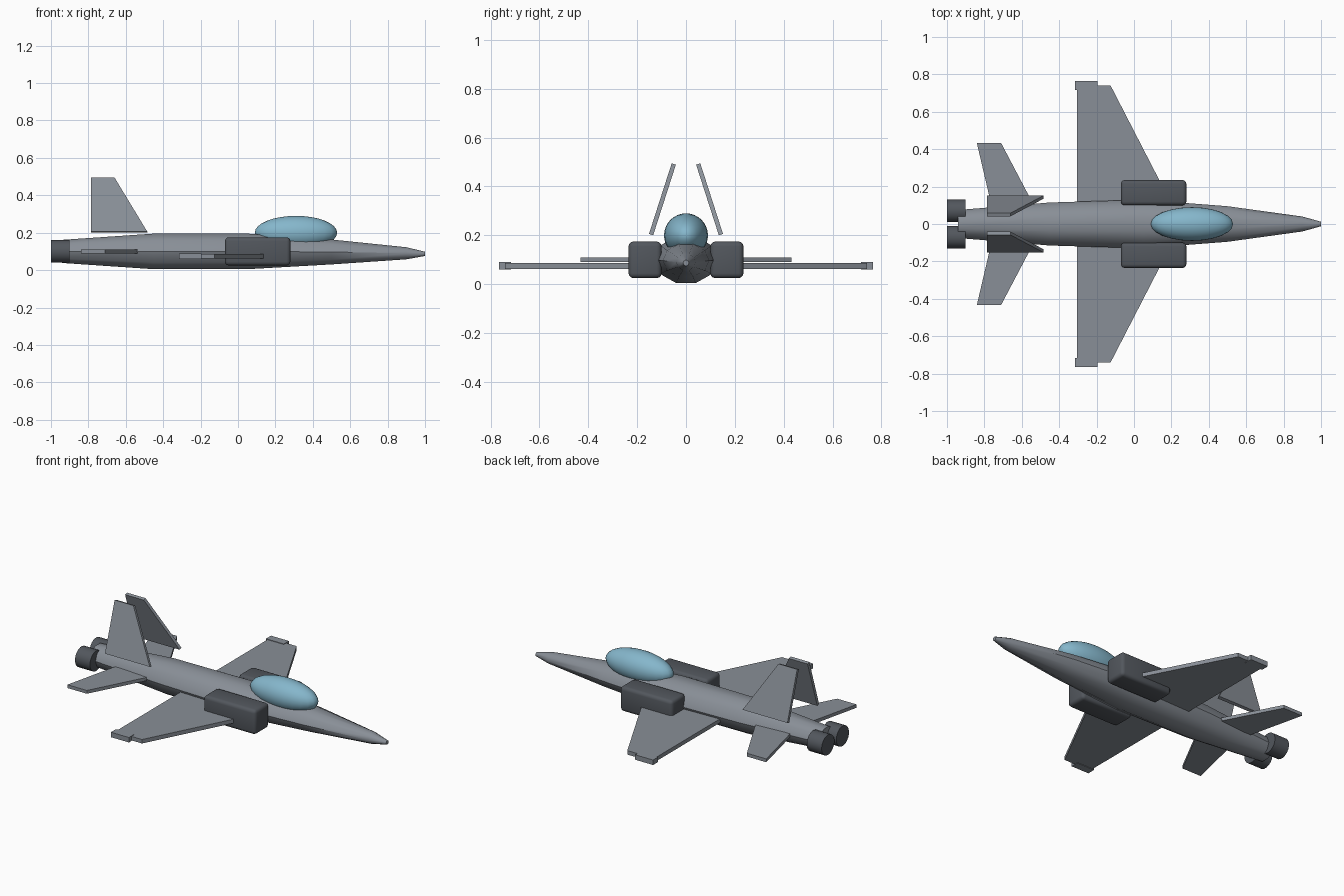
import bpy, bmesh, math
from mathutils import Vector

cube = bpy.data.objects.get("Cube")
if cube:
    bpy.data.objects.remove(cube, do_unlink=True)


def material(name, rgb):
    m = bpy.data.materials.new(name)
    m.use_nodes = True
    m.diffuse_color = (*rgb, 1)
    m.node_tree.nodes["Principled BSDF"].inputs["Base Color"].default_value = (*rgb, 1)
    return m


GREY = material("light grey paint", (0.25, 0.275, 0.31))
DARK = material("dark grey metal", (0.085, 0.095, 0.11))
GLASS = material("blue glass", (0.235, 0.47, 0.60))


def finish(name, bm, mat, smooth=None):
    bmesh.ops.recalc_face_normals(bm, faces=bm.faces)
    mesh = bpy.data.meshes.new(name)
    bm.to_mesh(mesh)
    bm.free()
    mesh.materials.append(mat)
    obj = bpy.data.objects.new(name, mesh)
    bpy.context.collection.objects.link(obj)
    if smooth:
        bpy.ops.object.select_all(action='DESELECT')
        obj.select_set(True)
        bpy.context.view_layer.objects.active = obj
        bpy.ops.object.shade_smooth_by_angle(angle=math.radians(smooth))
    return obj


def loft(name, stations, sides, mat, smooth):
    """Skin along x through (x, centre y, centre z, radius y, radius z)."""
    bm = bmesh.new()
    rings = []
    for x, cy, cz, ry, rz in stations:
        angles = [math.tau * (i + 0.5) / sides for i in range(sides)]
        rings.append([bm.verts.new((x, cy + ry * math.sin(a), cz + rz * math.cos(a)))
                      for a in angles])
    for a, b in zip(rings, rings[1:]):
        for i in range(sides):
            j = (i + 1) % sides
            bm.faces.new((a[i], a[j], b[j], b[i]))
    bm.faces.new(rings[0])
    bm.faces.new(rings[-1])
    return finish(name, bm, mat, smooth)


def slab(name, outline, thickness):
    """Flat panel of even thickness centred on a planar outline."""
    pts = [Vector(p) for p in outline]
    n = (pts[1] - pts[0]).cross(pts[2] - pts[0]).normalized() * thickness / 2
    bm = bmesh.new()
    top = [bm.verts.new(p + n) for p in pts]
    low = [bm.verts.new(p - n) for p in pts]
    bm.faces.new(top)
    bm.faces.new(low)
    for i in range(len(pts)):
        j = (i + 1) % len(pts)
        bm.faces.new((top[i], top[j], low[j], low[i]))
    return finish(name, bm, GREY)


def box(name, x, y, z, mat, bevel=0):
    bm = bmesh.new()
    bmesh.ops.create_cube(bm, size=1)
    for v in bm.verts:
        v.co = [(r[0] + r[1]) / 2 + c * (r[1] - r[0]) for r, c in zip((x, y, z), v.co)]
    if bevel:
        bmesh.ops.bevel(bm, geom=bm.edges[:], offset=bevel, segments=3,
                        profile=0.5, affect='EDGES')
    return finish(name, bm, mat, 35 if bevel else None)


# Fuselage: tapered tube with a pointed nose
loft("fuselage", [
    (-0.94, 0, 0.10, 0.075, 0.065),
    (-0.45, 0, 0.10, 0.115, 0.10),
    (0.05, 0, 0.10, 0.13, 0.10),
    (0.50, 0, 0.097, 0.095, 0.07),
    (0.90, 0, 0.09, 0.04, 0.034),
    (1.00, 0, 0.087, 0.012, 0.012),
], 10, GREY, 40)

# Canopy: stretched sphere
bm = bmesh.new()
bmesh.ops.create_uvsphere(bm, u_segments=24, v_segments=16, radius=1)
for v in bm.verts:
    v.co = (0.31 + 0.22 * v.co.x, 0.09 * v.co.y, 0.2 + 0.09 * v.co.z)
finish("canopy", bm, GLASS, 60)

# Mirrored parts
for side, s in (("left", 1), ("right", -1)):
    box(side + "_intake", (-0.07, 0.28), sorted((s * 0.10, s * 0.235)),
        (0.025, 0.175), DARK, 0.02)
    slab(side + "_wing", [(-0.305, s * 0.08, 0.075), (0.215, s * 0.08, 0.075),
                          (-0.125, s * 0.74, 0.075), (-0.305, s * 0.74, 0.075)], 0.024)
    box(side + "_wingtip_rail", (-0.315, -0.195), sorted((s * 0.717, s * 0.765)),
        (0.06, 0.09), GREY)
    slab(side + "_tailplane", [(-0.76, s * 0.09, 0.10), (-0.53, s * 0.09, 0.10),
                               (-0.71, s * 0.432, 0.10), (-0.84, s * 0.432, 0.10)], 0.02)
    slab(side + "_fin", [(-0.785, s * 0.143, 0.203), (-0.485, s * 0.143, 0.203),
                         (-0.66, s * 0.05, 0.492), (-0.785, s * 0.05, 0.492)], 0.018)
    loft(side + "_engine_nozzle", [(-1.0, s * 0.07, 0.10, 0.061, 0.061),
                                   (-0.9, s * 0.07, 0.10, 0.061, 0.061)], 20, DARK, 40)
